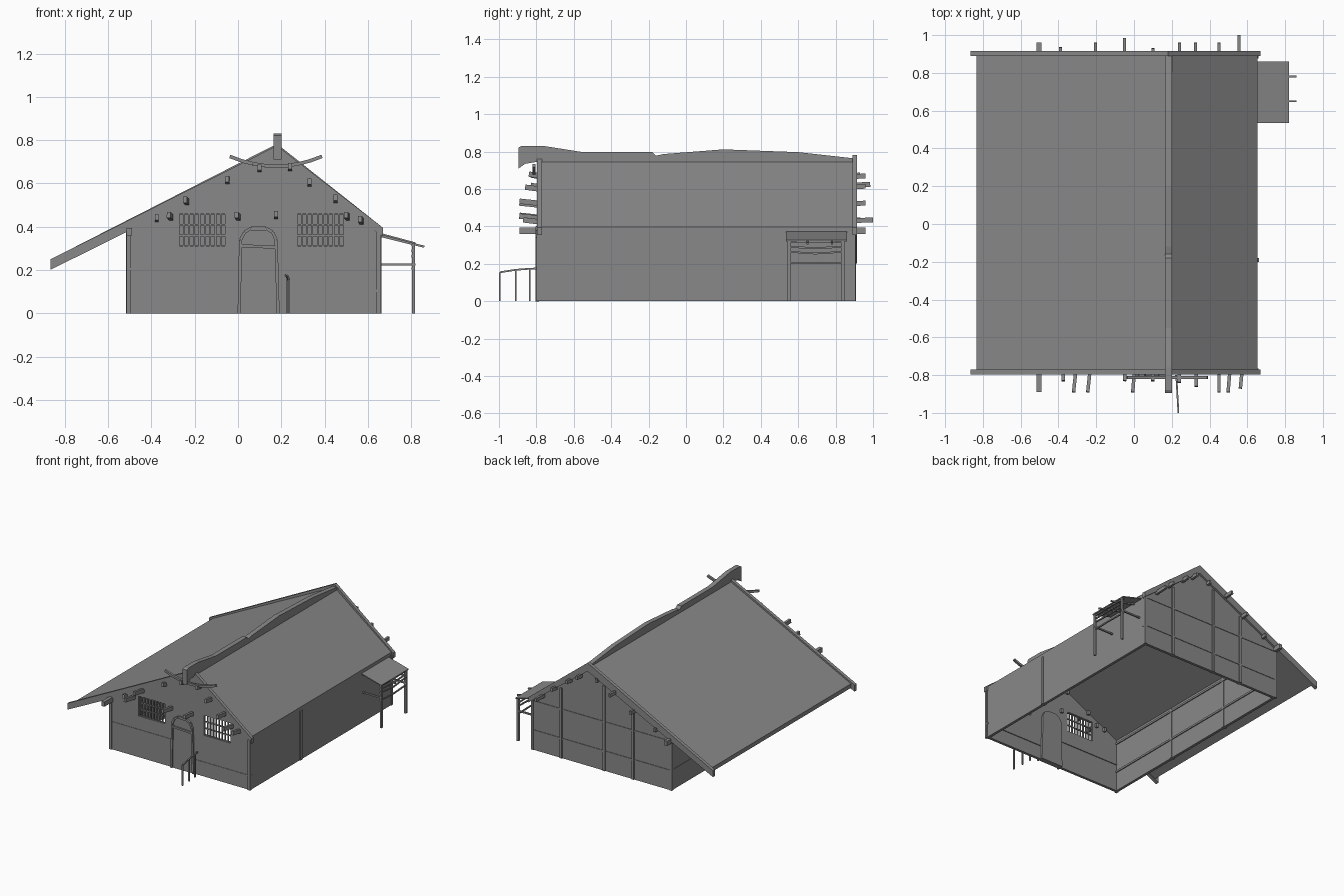
import bpy, bmesh
from mathutils import Vector

if "Cube" in bpy.data.objects:
    bpy.data.objects.remove(bpy.data.objects["Cube"], do_unlink=True)

GREY = (0.25, 0.25, 0.25, 1)
mat = bpy.data.materials.new("weathered grey")
mat.use_nodes = True
mat.diffuse_color = GREY
mat.node_tree.nodes["Principled BSDF"].inputs["Base Color"].default_value = GREY

FRONT, BACK = -0.79, 0.905
LEFT, RIGHT = -0.515, 0.66
RIDGE = 0.18


def finish(name, bm):
    bmesh.ops.recalc_face_normals(bm, faces=bm.faces)
    me = bpy.data.meshes.new(name)
    bm.to_mesh(me)
    bm.free()
    me.materials.append(mat)
    ob = bpy.data.objects.new(name, me)
    bpy.context.collection.objects.link(ob)
    return ob


def prism(name, profile, a, b, axis="y"):
    """Extrude a profile (xz along y, or yz along x) from a to b."""
    bm = bmesh.new()
    put = (lambda u, v: (u, a, v)) if axis == "y" else (lambda u, v: (a, u, v))
    face = bm.faces.new([bm.verts.new(put(u, v)) for u, v in profile])
    ext = bmesh.ops.extrude_face_region(bm, geom=[face])
    shift = Vector((0, b - a, 0)) if axis == "y" else Vector((b - a, 0, 0))
    bmesh.ops.translate(bm, vec=shift, verts=[g for g in ext["geom"] if isinstance(g, bmesh.types.BMVert)])
    return finish(name, bm)


def box(name, x0, x1, y0, y1, z0, z1):
    return prism(name, [(x0, z0), (x1, z0), (x1, z1), (x0, z1)], y0, y1)


def sticks(name, paths, w, h=None):
    """Square timbers that follow each list of points, in one object."""
    bm = bmesh.new()
    for path in paths:
        for p, q in zip(path, path[1:]):
            p, q = Vector(p), Vector(q)
            d = q - p
            ref = Vector((0, 1, 0)) if abs(d.z) > abs(d.y) * 2 else Vector((0, 0, 1))
            side = d.cross(ref).normalized() * w / 2
            up = side.cross(d).normalized() * (h or w) / 2
            ends = [[bm.verts.new(c + s * side + t * up) for s, t in ((-1, -1), (1, -1), (1, 1), (-1, 1))]
                    for c in (p, q)]
            bm.faces.new(ends[0])
            bm.faces.new(ends[1])
            for i in range(4):
                j = (i + 1) % 4
                bm.faces.new((ends[0][i], ends[0][j], ends[1][j], ends[1][i]))
    return finish(name, bm)


# Gable and side walls, open underneath
gable = [(LEFT + 0.01, 0), (RIGHT - 0.005, 0), (RIGHT - 0.005, 0.365), (RIDGE, 0.735), (LEFT + 0.01, 0.395)]
front_wall = prism("front_wall", gable, FRONT, FRONT + 0.02)
prism("back_wall", gable, BACK - 0.025, BACK - 0.005)
box("left_wall", LEFT + 0.005, LEFT + 0.025, FRONT, BACK - 0.005, 0, 0.395)
box("right_wall", RIGHT - 0.025, RIGHT - 0.005, FRONT, BACK - 0.005, 0, 0.375)

# Lattice windows cut through the front wall
for side, x0 in (("right", -0.275), ("left", 0.27)):
    x1, z0, z1 = x0 + 0.22, 0.31, 0.46
    cutter = box(side + "_window_cutter", x0, x1, FRONT - 0.1, FRONT + 0.1, z0, z1)
    cutter.hide_render = True
    cutter.hide_set(True)
    cut = front_wall.modifiers.new("window", "BOOLEAN")
    cut.operation, cut.solver, cut.object = "DIFFERENCE", "EXACT", cutter
    bars = [[(x0 + 0.22 * i / 9, FRONT + 0.008, z0), (x0 + 0.22 * i / 9, FRONT + 0.008, z1)] for i in range(10)]
    bars += [[(x0, FRONT + 0.012, z0 + 0.05 * i), (x1, FRONT + 0.012, z0 + 0.05 * i)] for i in range(4)]
    sticks(side + "_window_lattice", bars, 0.008)
bpy.context.view_layer.update()
deps = bpy.context.evaluated_depsgraph_get()
cut_mesh = bpy.data.meshes.new_from_object(front_wall.evaluated_get(deps))
front_wall.modifiers.clear()
front_wall.data = cut_mesh
for ob in [o for o in bpy.data.objects if o.name.endswith("_cutter")]:
    bpy.data.objects.remove(ob, do_unlink=True)

# Corner and wall posts
for x in (LEFT, RIGHT - 0.02):
    for y in (FRONT - 0.008, BACK - 0.02):
        box("corner_post", x, x + 0.02, y, y + 0.02, 0, 0.38)
for y in (-0.19, 0.36):
    box("left_wall_post", LEFT - 0.002, LEFT + 0.03, y - 0.011, y + 0.011, 0, 0.385)
box("right_wall_post", RIGHT - 0.03, RIGHT + 0.002, -0.201, -0.179, 0, 0.37)
for x, top in ((0.41, 0.53), (0.05, 0.64), (-0.19, 0.52)):
    box("back_wall_post", x - 0.01, x + 0.01, BACK - 0.03, BACK + 0.003, 0, top)

# Horizontal wall rails
for z in (0.14, 0.36):
    box("back_rail", LEFT, RIGHT, BACK - 0.03, BACK - 0.001, z, z + 0.012)
    box("left_rail", LEFT + 0.002, LEFT + 0.032, FRONT, BACK - 0.01, z, z + 0.014)
box("front_rail", LEFT, 0.0, FRONT - 0.003, FRONT + 0.026, 0.2, 0.21)
box("front_rail", 0.19, RIGHT, FRONT - 0.003, FRONT + 0.026, 0.1, 0.11)

# Arched door
arch = [(0.005, 0), (0.012, 0.34), (0.03, 0.375), (0.06, 0.393), (0.13, 0.393), (0.16, 0.375), (0.176, 0.34), (0.185, 0)]
prism("door_panel", arch, FRONT - 0.004, FRONT + 0.035)
sticks("door_frame", [[(x, FRONT - 0.005, z) for x, z in arch],
                      [(0.01, FRONT - 0.005, 0.313), (0.18, FRONT - 0.005, 0.305)]], 0.014, 0.018)

# Roof: two slabs meeting at the ridge
prism("roof", [(-0.835, 0.253), (RIDGE, 0.76), (0.655, 0.397), (0.655, 0.367), (RIDGE, 0.728), (-0.835, 0.222)],
      FRONT + 0.01, BACK)
for end, y, lift in (("front", FRONT - 0.006, 0), ("back", BACK - 0.015, 0.008)):
    prism(end + "_bargeboard", [(-0.865, 0.25), (RIDGE, 0.775 + lift), (0.67, 0.395), (0.67, 0.355),
                                (RIDGE, 0.72), (-0.865, 0.202)], y, y + 0.025)

# Sagging ridge board with a hooked front end
crest = [(-0.895, 0.71), (-0.895, 0.822), (-0.88, 0.83), (-0.76, 0.83), (-0.55, 0.797), (-0.18, 0.797), (-0.16, 0.778),
         (-0.12, 0.787), (0.2, 0.812), (0.6, 0.797), (0.89, 0.765), (0.89, 0.74), (-0.8, 0.745), (-0.86, 0.735)]
prism("ridge_board", crest, 0.165, 0.2, "x")

# Curved pole below the ridge at the front
sticks("horn_pole", [[(0.175 + 0.213 * t / 4, -0.812, 0.68 + 0.045 * (t / 4) ** 2) for t in range(-4, 5)]], 0.016)

# Protruding beam ends
box("eave_beam", LEFT, LEFT + 0.025, -0.89, 0.96, 0.36, 0.395)
front_ends = [(-0.375, 0.44, -0.83, 0), (-0.305, 0.45, -0.89, -0.015), (-0.23, 0.52, -0.89, -0.015),
              (-0.045, 0.615, -0.83, -0.005), (0.005, 0.45, -0.89, -0.012), (0.175, 0.455, -0.89, 0),
              (0.1, 0.67, -0.83, 0), (0.24, 0.675, -0.84, 0), (0.33, 0.605, -0.86, 0),
              (0.45, 0.53, -0.89, 0), (0.51, 0.45, -0.89, -0.012), (0.575, 0.43, -0.87, -0.012)]
sticks("front_beam_ends", [[(x, FRONT + 0.04, z - 0.01), (x + dx, y, z + 0.005)] for x, z, y, dx in front_ends],
       0.018, 0.028)
back_ends = [(-0.39, 0.43, 0.935), (-0.205, 0.52, 0.96), (-0.05, 0.62, 0.985), (0.1, 0.67, 0.93), (0.24, 0.665, 0.96),
             (0.325, 0.61, 0.96), (0.45, 0.52, 0.96), (0.555, 0.43, 1.0)]
sticks("back_beam_ends", [[(x, BACK - 0.04, z), (x, y, z + 0.005)] for x, z, y in back_ends], 0.016, 0.026)

# Handrail beside the door
rail = [(0.222, -0.80, 0.175), (0.226, -0.835, 0.174), (0.23, -0.91, 0.168), (0.235, -0.995, 0.155)]
sticks("handrail", [rail] + [[(x, y, 0), (x, y, z)] for x, y, z in rail[1:]], 0.009)

# Lean-to shelter on the left side
prism("shelter_roof", [(0.645, 0.375), (0.82, 0.328), (0.82, 0.32), (0.645, 0.367)], 0.535, 0.86)
sticks("shelter_rafters", [[(0.65, y, 0.36), (0.86, y, 0.308)] for y in (0.65, 0.78)], 0.01)
posts = (0.55, 0.84)
sticks("shelter_posts", [[(0.81, y, 0), (0.81, y, 0.322)] for y in posts], 0.015)
sticks("shelter_side_rails", [[(0.65, y, 0.226), (0.82, y, 0.226)] for y in posts], 0.011)
sticks("shelter_front_rails", [[(0.805, 0.54, z), (0.812, 0.69, z - sag), (0.805, 0.85, z)]
                               for z, sag in ((0.315, 0), (0.29, 0.005), (0.265, 0.01), (0.207, 0.003))], 0.009)
